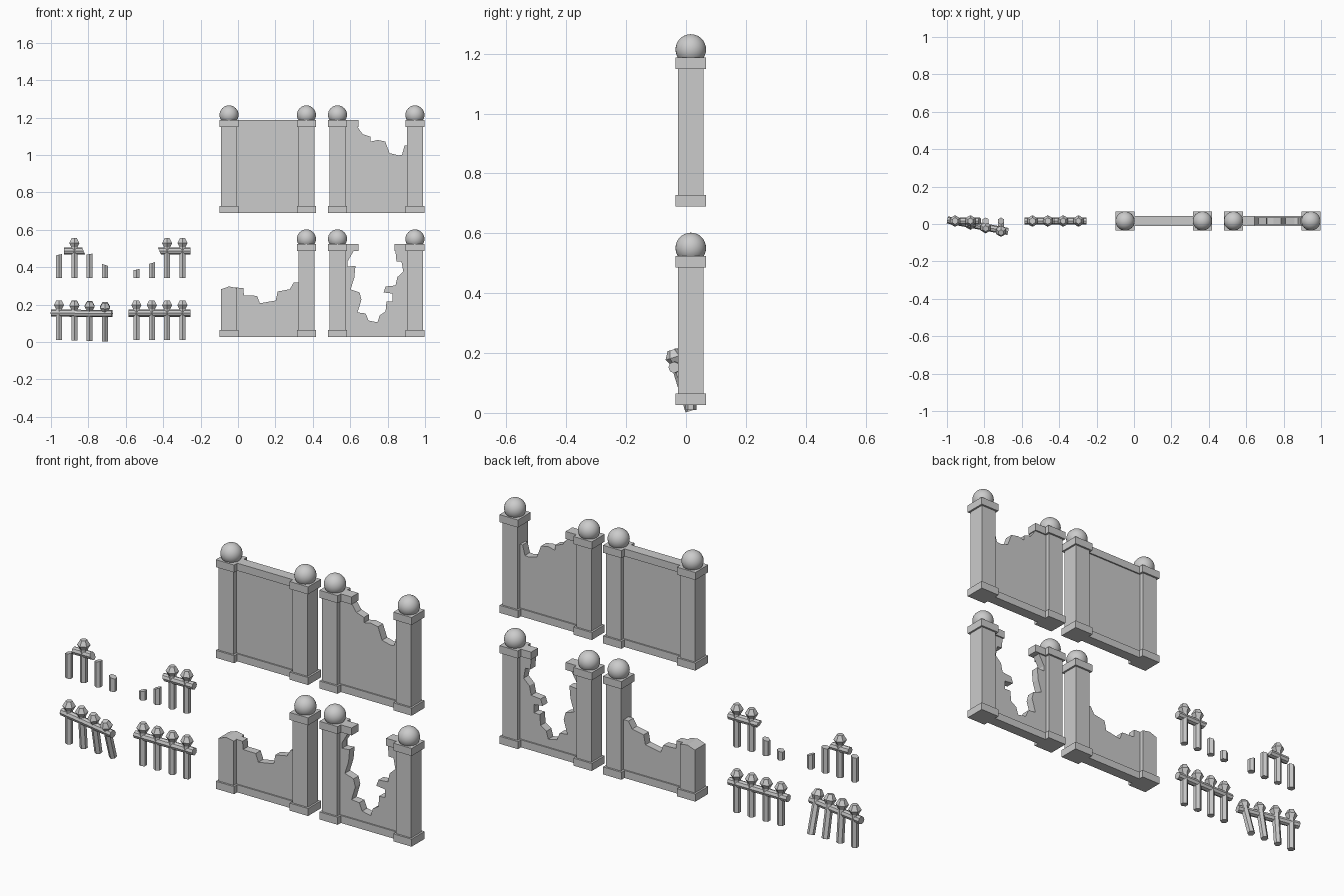
import bpy, bmesh, math
from mathutils import Vector

if "Cube" in bpy.data.objects:
    bpy.data.objects.remove(bpy.data.objects["Cube"])

YC = 0.016      # common centre line of walls and fences
SPAN = 0.414    # distance between pillar centres


def finish(name, bm):
    bmesh.ops.recalc_face_normals(bm, faces=bm.faces)
    me = bpy.data.meshes.new(name)
    bm.to_mesh(me)
    bm.free()
    ob = bpy.data.objects.new(name, me)
    bpy.context.collection.objects.link(ob)
    return ob


def slab(name, pts, half, ox, oz):
    """Outline in x/z, extruded symmetrically in y."""
    bm = bmesh.new()
    rows = [[bm.verts.new((ox + x, YC + s * half, oz + z)) for x, z in pts] for s in (-1, 1)]
    n = len(pts)
    bm.faces.new(rows[0])
    bm.faces.new(rows[1][::-1])
    for i in range(n):
        j = (i + 1) % n
        bm.faces.new((rows[0][i], rows[0][j], rows[1][j], rows[1][i]))
    return finish(name, bm)


def box(name, x0, x1, z0, z1, half, ox, oz):
    return slab(name, [(x0, z0), (x1, z0), (x1, z1), (x0, z1)], half, ox, oz)


def lathe(name, base, axis, rings, sides, slant=0.0):
    """Faceted solid: rings of (distance along axis, radius); slant skews the last ring."""
    axis = Vector(axis).normalized()
    u = Vector((0, -1, 0))
    u = (u - axis * u.dot(axis)).normalized()
    v = axis.cross(u)
    bm = bmesh.new()
    loops = []
    for k, (d, r) in enumerate(rings):
        loop = []
        for i in range(sides):
            a = 2 * math.pi * i / sides
            skew = slant * math.sin(a) if k == len(rings) - 1 else 0
            loop.append(bm.verts.new(Vector(base) + axis * (d + skew)
                                     + u * r * math.cos(a) + v * r * math.sin(a)))
        loops.append(loop)
    bm.faces.new(loops[0][::-1])
    bm.faces.new(loops[-1])
    for a, b in zip(loops, loops[1:]):
        for i in range(sides):
            j = (i + 1) % sides
            bm.faces.new((a[i], a[j], b[j], b[i]))
    return finish(name, bm)


# ---- walls ----
def pillar_base(x, ox, oz):
    box("pillar_base", x - 0.0515, x + 0.0515, 0, 0.038, 0.0515, ox, oz)


def pillar(x, ox, oz):
    pillar_base(x, ox, oz)
    box("pillar_shaft", x - 0.042, x + 0.042, 0.038, 0.459, 0.042, ox, oz)
    box("pillar_cap", x - 0.0515, x + 0.0515, 0.459, 0.497, 0.0515, ox, oz)
    bm = bmesh.new()
    bmesh.ops.create_uvsphere(bm, u_segments=32, v_segments=16, radius=0.051)
    bmesh.ops.translate(bm, verts=bm.verts, vec=(ox + x, YC, oz + 0.524))
    for f in bm.faces:
        f.smooth = True
    finish("pillar_ball", bm)


def wall(ox, oz, top, copings, pillars=(0, SPAN)):
    for x in pillars:
        pillar(x, ox, oz)
    box("wall_plinth", 0.03, SPAN - 0.03, 0, 0.038, 0.027, ox, oz)
    slab("wall_panel", [(0.03, 0.03), (SPAN - 0.03, 0.03)] + top, 0.02, ox, oz)
    for a, b in copings:
        box("wall_coping", a, b, 0.459, 0.497, 0.027, ox, oz)


LX, RX, LOW, HIGH = -0.048, 0.532, 0.027, 0.69
# intact wall
wall(LX, HIGH, [(0.384, 0.47), (0.03, 0.47)], [(0.03, 0.384)])
# wall with a broken top corner
wall(RX, HIGH, [(0.384, 0.36), (0.358, 0.36), (0.345, 0.31), (0.325, 0.308), (0.278, 0.32),
                (0.255, 0.382), (0.215, 0.39), (0.178, 0.382), (0.176, 0.408), (0.134, 0.422),
                (0.107, 0.46), (0.03, 0.46)], [(0.03, 0.112)])
# wall with one pillar and most of the panel collapsed
wall(LX, LOW, [(0.384, 0.29), (0.345, 0.29), (0.325, 0.255), (0.26, 0.243), (0.25, 0.195),
               (0.165, 0.18), (0.15, 0.22), (0.08, 0.222), (0.076, 0.262), (0.03, 0.264)],
     [], pillars=(SPAN,))
pillar_base(0, LX, LOW)
slab("broken_pillar", [(-0.042, 0.038), (0.042, 0.038), (0.042, 0.262), (0, 0.27), (-0.042, 0.255)],
     0.042, LX, LOW)
# wall with a ragged gap down the middle
wall(RX, LOW, [(0.384, 0.46), (0.31, 0.46), (0.315, 0.404), (0.342, 0.404), (0.352, 0.35),
               (0.32, 0.32), (0.31, 0.275), (0.257, 0.27), (0.246, 0.238), (0.294, 0.232),
               (0.294, 0.19), (0.262, 0.19), (0.257, 0.136), (0.225, 0.115), (0.214, 0.078),
               (0.166, 0.088), (0.15, 0.126), (0.107, 0.131), (0.128, 0.2), (0.118, 0.238),
               (0.07, 0.254), (0.09, 0.318), (0.096, 0.38), (0.054, 0.376), (0.054, 0.404),
               (0.086, 0.46), (0.03, 0.46)], [(0.03, 0.112), (0.305, 0.384)])


# ---- fences ----
def bar(name, a, b, slant=0.0):
    d = Vector(b) - Vector(a)
    lathe(name, a, d, [(0, 0.019), (d.length, 0.019)], 8, slant)


def picket(x, z, height=None, lean=0.0, slant=0.0):
    base = (x, YC, z)
    axis = Vector((0, -math.sin(lean), math.cos(lean)))
    lathe("picket", base, axis, [(0, 0.0185), (height or 0.18, 0.0185)], 6, slant)
    if height is None:
        c = Vector(base) + axis * 0.187
        lathe("picket_knob", c, axis, [(-0.026, 0.016), (0, 0.031), (0.026, 0.016)], 6)


STEP = 0.082
# straight fence
for i in range(4):
    picket(-0.543 + i * STEP, 0.01)
bar("fence_bar", (-0.585, YC, 0.154), (-0.255, YC, 0.154))
# fence leaning further forward along its length
for i, deg in enumerate((0, 5, 11, 17)):
    picket(-0.957 + i * STEP, 0.01 - 0.001 * i, lean=math.radians(deg))
bar("leaning_fence_bar", (-0.998, YC + 0.006, 0.155), (-0.673, -0.04, 0.152))
# broken fence with one whole picket
for i, (h, s) in enumerate(((0.125, 0.004), (None, 0), (0.128, 0.004), (0.07, -0.006))):
    picket(-0.957 + i * STEP, 0.342, h, slant=s)
bar("broken_bar", (-0.93, YC, 0.486), (-0.825, YC, 0.486), 0.008)
# broken fence with two whole pickets
for i, (h, s) in enumerate(((0.045, 0.004), (0.08, 0.006), (None, 0), (None, 0))):
    picket(-0.543 + i * STEP, 0.342, h, slant=s)
bar("broken_bar", (-0.255, YC, 0.486), (-0.42, YC, 0.486), 0.008)
